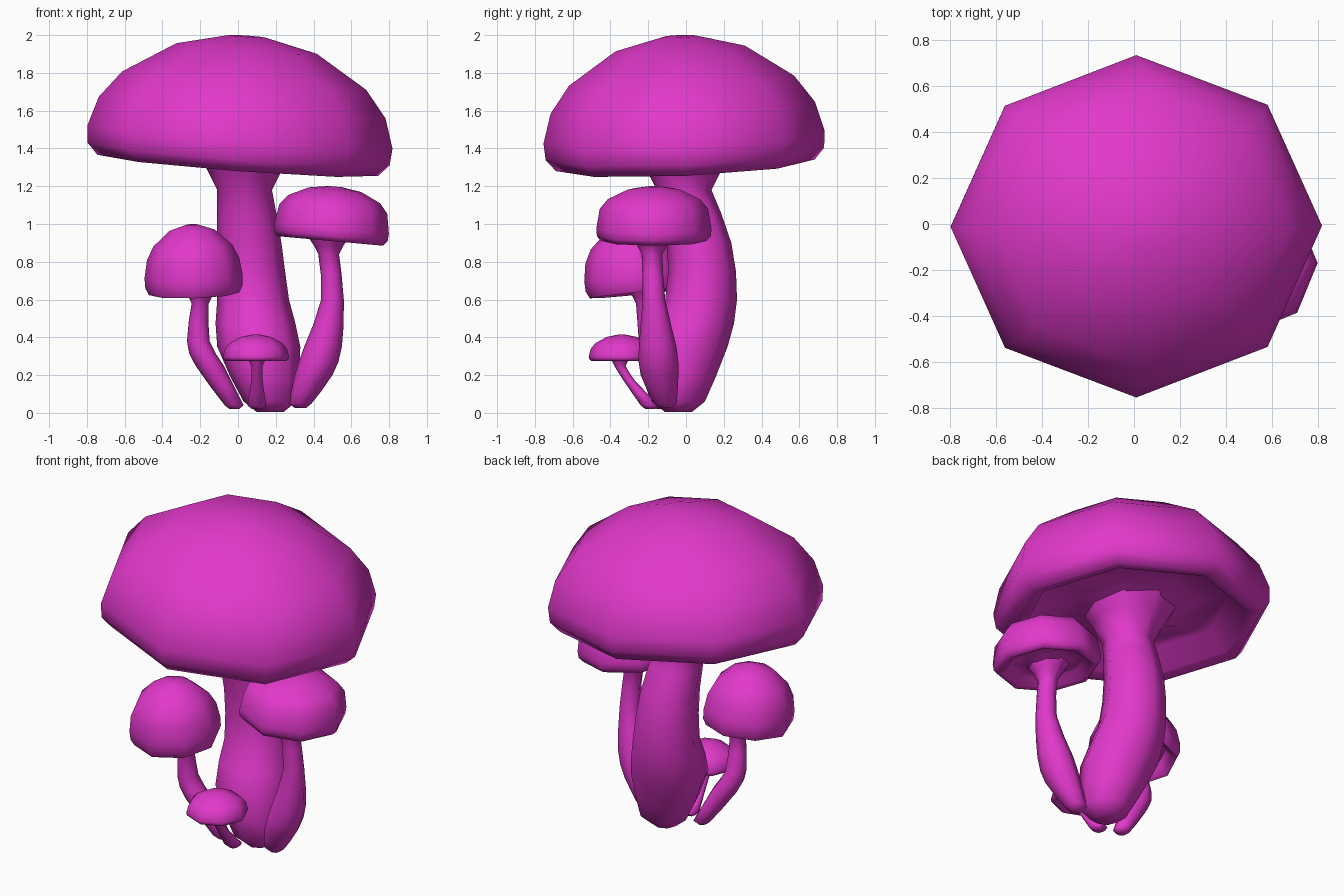
import bpy, bmesh
from math import cos, sin, pi, radians, sqrt
from mathutils import Matrix, Vector

SIDES = 8

old = bpy.data.objects.get("Cube")
if old:
    bpy.data.objects.remove(old)

magenta = bpy.data.materials.new("mushroom magenta")
magenta.use_nodes = True
colour = (0.76, 0.04, 0.6, 1)
magenta.diffuse_color = colour
magenta.node_tree.nodes["Principled BSDF"].inputs["Base Color"].default_value = colour


def loft(name, rings, matrix=Matrix(), depth_scale=1):
    """Skin a stack of level octagonal rings (x, y, z, radius) and close both ends."""
    bm = bmesh.new()
    loops = []
    for x, y, z, radius in rings:
        loop = []
        for side in range(SIDES):
            angle = 2 * pi * side / SIDES
            corner = Vector((x + radius * cos(angle), y + radius * depth_scale * sin(angle), z))
            loop.append(bm.verts.new(matrix @ corner))
        loops.append(loop)
    for upper, lower in zip(loops, loops[1:]):
        for side in range(SIDES):
            following = (side + 1) % SIDES
            bm.faces.new((upper[side], upper[following], lower[following], lower[side]))
    bm.faces.new(loops[0])
    bm.faces.new(loops[-1])
    bmesh.ops.recalc_face_normals(bm, faces=bm.faces)
    mesh = bpy.data.meshes.new(name)
    bm.to_mesh(mesh)
    bm.free()
    mesh.materials.append(magenta)
    obj = bpy.data.objects.new(name, mesh)
    bpy.context.collection.objects.link(obj)
    bpy.ops.object.select_all(action='DESELECT')
    obj.select_set(True)
    bpy.context.view_layer.objects.active = obj
    bpy.ops.object.shade_smooth_by_angle(angle=radians(80))


def cap(name, centre, radius, height, lip, tilt_x=0, tilt_y=0, fullness=1, depth_scale=1):
    """Tilted dome above its widest ring, with a rolled lip and hollow underside."""
    rings = []
    for share in (0.12, 0.46, 0.8, 0.94, 1):
        rise = sqrt(1 - share * share) ** fullness
        rings.append((0, 0, height * rise, radius * share))
    # Lip, hollow and gill cone, as shares of the radius and the lip depth
    for share, drop in ((0.99, 0.6), (0.92, 1), (0.82, 0.9), (0.72, 0.1), (0.4, 0.4), (0.2, 0.9)):
        rings.append((0, 0, -lip * drop, radius * share))
    matrix = (Matrix.Translation(centre) @ Matrix.Rotation(tilt_x, 4, 'X')
              @ Matrix.Rotation(tilt_y, 4, 'Y'))
    loft(name, rings, matrix, depth_scale)


def stalk(name, *stations):
    """Curved stalk from neck to foot, flared into the cap and rounded below."""
    points = [Vector(station) for station in stations]
    neck, foot = points[0], points[-1]

    def end_ring(point, lift, swell):
        return Vector((point.x, point.y, point.z + lift * point.w, point.w * swell))

    rings = [end_ring(neck, 2, 2.2), end_ring(neck, 0.8, 1.4)]
    padded = [neck] + points + [foot]
    for before, start, end, after in zip(padded, padded[1:], padded[2:], padded[3:]):
        rings.append(start)
        rings.append((9 * (start + end) - before - after) / 16)
    rings.append(foot)
    rings.append(end_ring(foot, -0.4, 0.5))
    loft(name, rings)


# Main mushroom
cap("large_cap", centre=(0.01, -0.01, 1.46), radius=0.81, height=0.54, lip=0.15,
    tilt_x=0.045, tilt_y=0.075, fullness=1.15, depth_scale=0.92)
stalk("large_stalk", (0.035, -0.01, 1.18, 0.145), (0.06, 0.07, 0.9, 0.17),
      (0.08, 0.08, 0.6, 0.19), (0.11, 0, 0.35, 0.22), (0.17, -0.04, 0.06, 0.14))

# Medium mushroom on the left
cap("medium_cap", centre=(0.495, -0.17, 0.975), radius=0.305, height=0.225, lip=0.065,
    tilt_y=0.09, fullness=0.7)
stalk("medium_stalk", (0.48, -0.18, 0.84, 0.055), (0.5, -0.17, 0.6, 0.06),
      (0.45, -0.15, 0.35, 0.1), (0.4, -0.14, 0.2, 0.1), (0.33, -0.11, 0.05, 0.06))

# Small mushroom on the right
cap("small_cap", centre=(-0.235, -0.28, 0.72), radius=0.26, height=0.28, lip=0.09,
    tilt_x=0.1, tilt_y=-0.03)
stalk("small_stalk", (-0.2, -0.22, 0.58, 0.045), (-0.21, -0.19, 0.38, 0.06),
      (-0.15, -0.17, 0.25, 0.075), (-0.02, -0.13, 0.04, 0.05))

# Tiny mushroom in front
cap("tiny_cap", centre=(0.095, -0.34, 0.3), radius=0.175, height=0.115, lip=0.025)
stalk("tiny_stalk", (0.1, -0.35, 0.25, 0.03), (0.1, -0.3, 0.17, 0.03),
      (0.1, -0.19, 0.04, 0.05))
